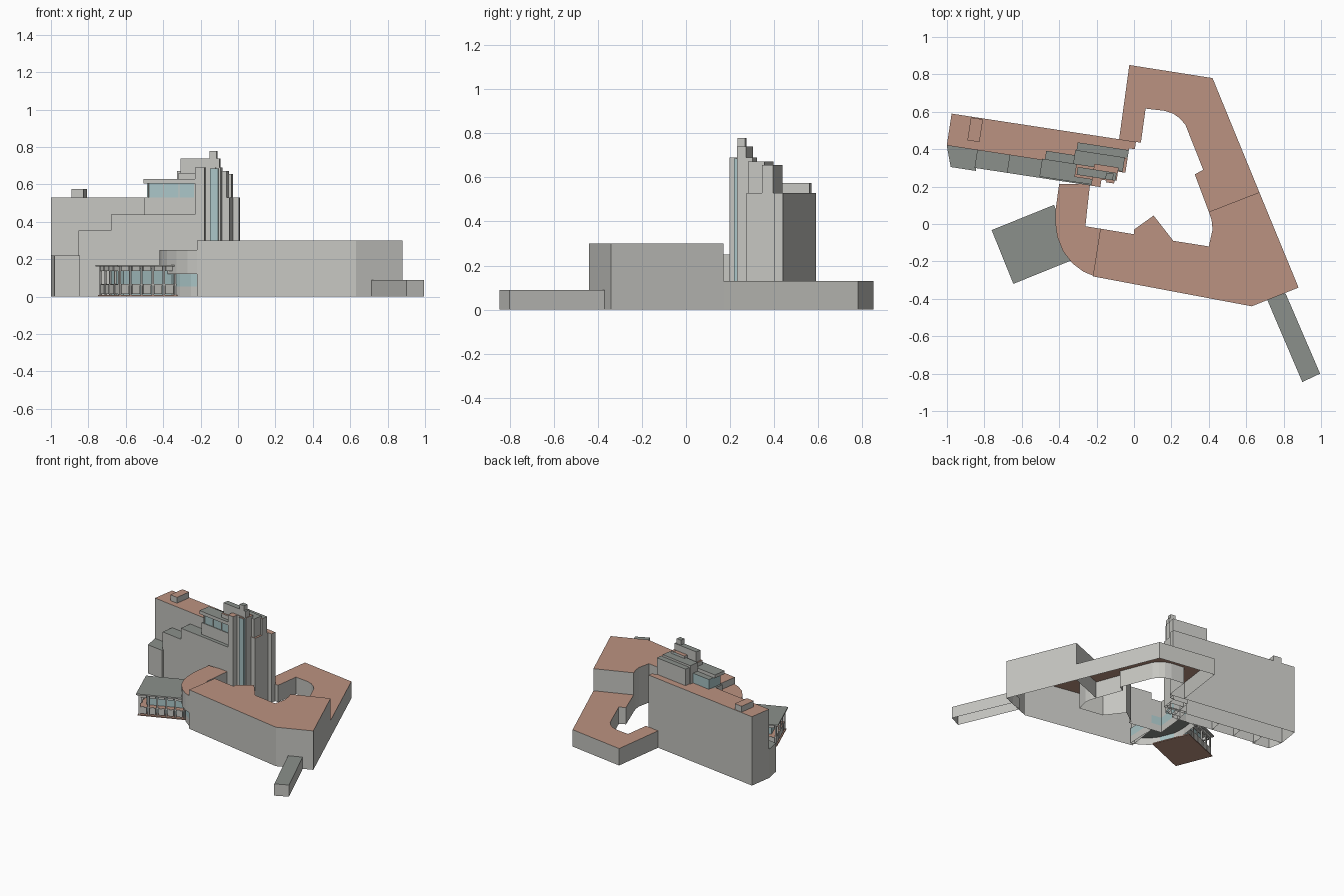
import bpy, bmesh, math
from mathutils import Vector

if "Cube" in bpy.data.objects:
    bpy.data.objects.remove(bpy.data.objects["Cube"])


def mat(name, c):
    m = bpy.data.materials.new(name)
    m.diffuse_color = (*c, 1)
    m.use_nodes = True
    m.node_tree.nodes["Principled BSDF"].inputs["Base Color"].default_value = m.diffuse_color
    return m


WALL = mat("wall_grey", (0.56, 0.56, 0.53))
TAN = mat("roof_tan", (0.50, 0.29, 0.22))
ROOF = mat("roof_grey", (0.26, 0.28, 0.26))
GLASS = mat("glass_blue", (0.40, 0.56, 0.57))


def prism(name, pts, z0, z1, top=ROOF, side=WALL, bottom=False):
    """Extruded plan outline; shells standing on the ground are open below."""
    area = sum(a[0] * b[1] - b[0] * a[1] for a, b in zip(pts, pts[1:] + pts[:1]))
    if area < 0:
        pts = pts[::-1]
    bm = bmesh.new()
    lo = [bm.verts.new((x, y, z0)) for x, y in pts]
    hi = [bm.verts.new((x, y, z1)) for x, y in pts]
    n = len(pts)
    for i in range(n):
        j = (i + 1) % n
        bm.faces.new((lo[i], lo[j], hi[j], hi[i]))
    bm.faces.new(hi).material_index = 1
    if bottom:
        bm.faces.new(lo[::-1])
    me = bpy.data.meshes.new(name)
    bm.to_mesh(me)
    bm.free()
    me.materials.append(side)
    me.materials.append(top)
    ob = bpy.data.objects.new(name, me)
    bpy.context.collection.objects.link(ob)
    return ob


def frame(origin, d, v):
    """Map local plan coordinates to the world."""
    o, d, v = Vector(origin), Vector(d), Vector(v)
    return lambda p: tuple(o + d * p[0] + v * p[1])


def rect(f, u0, u1, v0, v1):
    return [f(p) for p in ((u0, v0), (u1, v0), (u1, v1), (u0, v1))]


# --- ring building around the courtyard ---
prism("front_block", [
    (.67, .17), (.88, -.34), (.63, -.44), (-.22, -.28), (-.18, -.025),
    (0, -.055), (0, -.03), (.105, .045), (.21, -.09), (.40, -.12),
    (.42, -.03), (.415, .02), (.40, .065)], 0, .30, TAN)
prism("low_rear_wing", [
    (.67, .17), (.40, .065), (.325, .265), (.37, .29), (.275, .53), (.245, .565),
    (.21, .59), (.165, .605), (.062, .617), (.037, .435), (-.08, .45),
    (-.025, .85), (.42, .78)], 0, .13, TAN)

# --- curved left wing with a glazed band ---
arc = [(-.40, .215), (-.42, .07), (-.42, 0), (-.41, -.07), (-.38, -.145), (-.33, -.21),
       (-.27, -.255), (-.21, -.28)]
wing = arc + [(-.18, -.025), (-.26, -.012), (-.235, .215)]
inset = [(x + .02, y + (.015 if y < 0 else 0)) for x, y in arc] + wing[len(arc):]
prism("curved_wing", wing, .12, .25, TAN, bottom=True)
prism("curved_wing_glazing", inset, .055, .12, TAN, GLASS)
prism("curved_wing_base", inset, 0, .055)

# --- entrance bridge ---
prism("bridge", [(.71, -.40), (.81, -.37), (.995, -.80), (.90, -.845)], 0, .09)

# --- tall slab, u along its length, v toward the front ---
S = frame((-.975, .59), (.9885, -.151), (-.151, -.9885))
prism("slab", [S(p) for p in ((0, 0), (.997, 0), (.997, .04), (.966, .04),
                              (.966, .172), (0, .172))], 0, .53, TAN)
prism("slab_roof_box", rect(S, .105, .17, .005, .128), .53, .575, TAN)
prism("step_1", [S(p) for p in ((0, .172), (.165, .172), (.175, .283), (.038, .283))], 0, .22)
for i, (u0, u1, z) in enumerate([(.165, .34, .355), (.34, .515, .44), (.515, .80, .44)]):
    prism(f"step_{i + 2}", rect(S, u0, u1, .172, .268), 0, z)

# upper glazed storey beside the tower
prism("upper_glazing", rect(S, .53, .80, .12, .235), .44, .605, ROOF, GLASS)
prism("upper_sill", rect(S, .515, .80, .15, .24), .44, .53)
prism("upper_roof", rect(S, .515, .80, .165, .262), .605, .63, bottom=True)
for i in range(4):
    u = .535 + i * .083
    prism(f"upper_mullion_{i}", rect(S, u, u + .005, .234, .239), .53, .605)

# --- stair tower, stepped in plan and height ---
for name, u0, u1, v0, v1, z, top, side in [
        ("tower_front_pier", .795, .845, .15, .268, .69, TAN, WALL),
        ("tower_core", .80, .90, .15, .228, .69, TAN, WALL),
        ("tower_glass", .872, .915, .15, .238, .685, TAN, GLASS),
        ("tower_side_pier", .905, .926, .15, .222, .69, TAN, WALL),
        ("tower_mid_pier", .85, .951, .10, .160, .67, TAN, WALL),
        ("tower_rear_pier", .85, .966, .05, .10, .655, TAN, WALL)]:
    prism(name, rect(S, u0, u1, v0, v1), 0, z, top, side)

# rooftop plant
prism("plant_front", rect(S, .683, .951, .092, .168), .53, .672)
prism("plant_rear", rect(S, .69, .966, .05, .092), .53, .657)
prism("lift_housing_base", rect(S, .70, .80, .168, .235), .63, .66, TAN)
prism("lift_housing", rect(S, .71, .92, .18, .222), .63, .74, bottom=True)
prism("chimney", rect(S, .865, .905, .187, .222), .69, .778)

# --- pavilion, u along its front, v to the rear ---
a = math.radians(22)
P = frame((-.645, -.32), (math.cos(a), math.sin(a)), (-math.sin(a), math.cos(a)))
prism("pavilion_floor", rect(P, .01, .36, .01, .30), 0, .008, TAN, TAN, True)
prism("pavilion_upper_floor", rect(P, .02, .36, .02, .29), .06, .067, TAN, WALL, True)
prism("pavilion_glazing", rect(P, .06, .34, .06, .25), .008, .15, ROOF, GLASS)
prism("pavilion_roof", rect(P, 0, .36, 0, .31), .16, .17, bottom=True)


def bays(tag, start, step, n, along_u, edge):
    """Row of columns, parapet panels and beams along one side."""
    for i in range(n):
        s = start + i * step

        def strip(a0, a1, w0, w1):
            r = (s + a0, s + a1, edge + w0, edge + w1)
            return rect(P, *r) if along_u else rect(P, r[2], r[3], r[0], r[1])
        prism(f"pavilion_column_{tag}_{i}", strip(0, .01, -.005, .005), 0, .16)
        if i < n - 1:
            prism(f"pavilion_panel_{tag}_{i}", strip(.014, step - .006, -.006, .006),
                  .015, .065, bottom=True)
            prism(f"pavilion_beam_{tag}_{i}", strip(.014, step - .006, -.008, .008),
                  .138, .16, bottom=True)


bays("front", .015, .064, 6, True, .022)
bays("left", .015, .067, 5, False, .022)
bays("rear", .015, .064, 5, True, .288)
